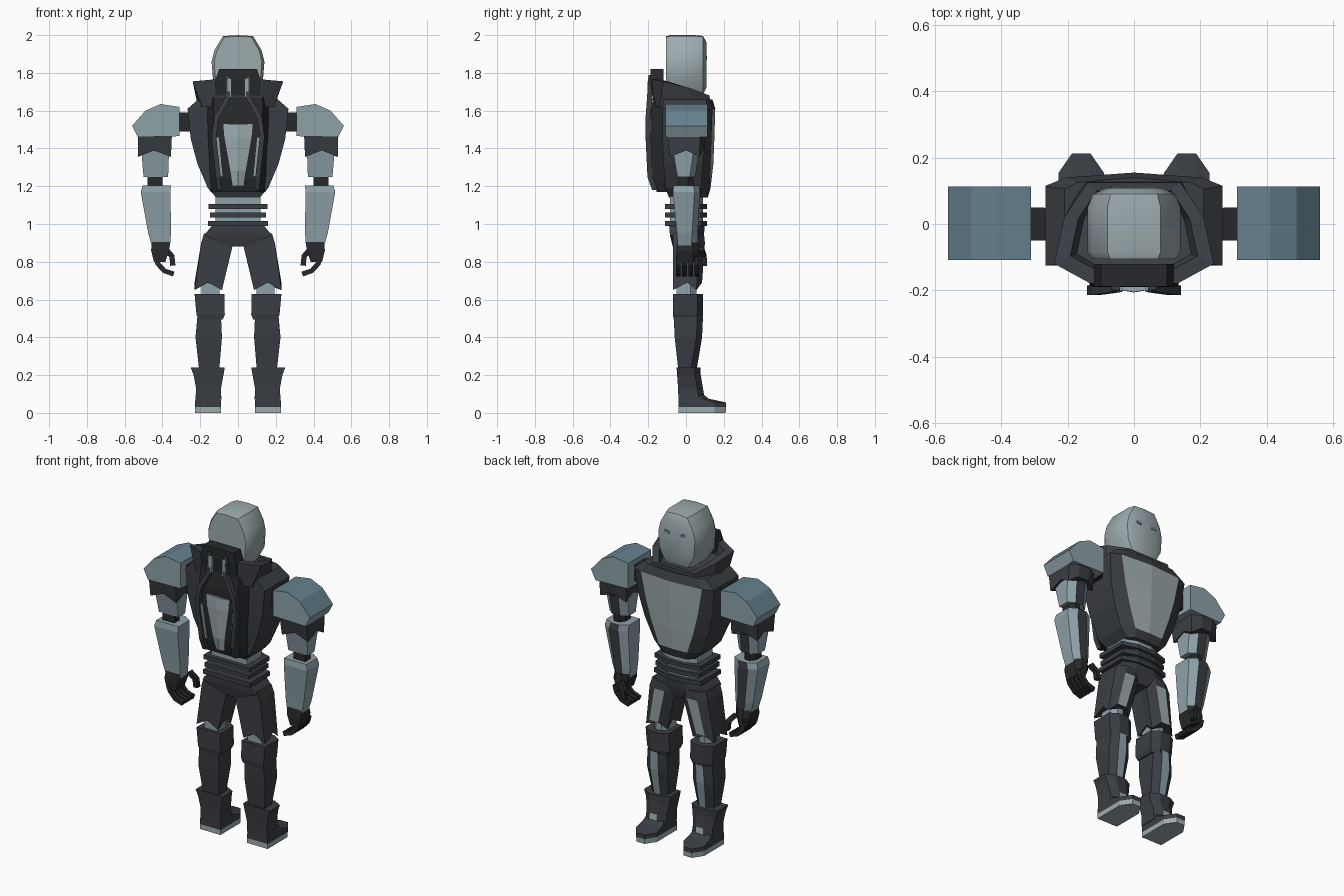
import bpy, bmesh, math
from mathutils import Vector

if "Cube" in bpy.data.objects:
    bpy.data.objects.remove(bpy.data.objects["Cube"])

def material(name, rgb):
    m = bpy.data.materials.new(name)
    m.diffuse_color = (*rgb, 1)
    m.use_nodes = True
    m.node_tree.nodes["Principled BSDF"].inputs["Base Color"].default_value = m.diffuse_color
    return m

MATS = [material("charcoal", (.042, .047, .055)), material("near_black", (.020, .022, .025)),
        material("pale_grey", (.34, .41, .43)), material("blue_grey", (.27, .36, .395)),
        material("teal", (.13, .22, .27))]
DARK, BLACK, PALE, BLUE, TEAL = range(5)

def loft(name, rings, mat=DARK, rule=None, mirror=False, smooth=None):
    """Skin a list of rings; rule(section, side) picks a colour for a side face."""
    bm = bmesh.new()
    vs = [[bm.verts.new(p) for p in r] for r in rings]
    n = len(rings[0])
    for i in range(len(rings) - 1):
        for j in range(n):
            k = (j + 1) % n
            f = bm.faces.new((vs[i][j], vs[i][k], vs[i + 1][k], vs[i + 1][j]))
            c = rule(i, j) if rule else None
            f.material_index = mat if c is None else c
    for r in (vs[0], vs[-1]):
        bm.faces.new(r).material_index = mat
    bmesh.ops.recalc_face_normals(bm, faces=bm.faces)
    me = bpy.data.meshes.new(name)
    bm.to_mesh(me)
    bm.free()
    for m in MATS:
        me.materials.append(m)
    if smooth:
        me.shade_smooth()
        me.set_sharp_from_angle(angle=math.radians(smooth))
    ob = bpy.data.objects.new(name, me)
    bpy.context.collection.objects.link(ob)
    if mirror:
        ob.modifiers.new("Mirror", 'MIRROR').use_mirror_merge = False
    return ob

def ring(z, x0, x1, y0, y1, c=.03, dz=0, f=.3):
    """Box section with chamfered +y corners; dz lifts the edge middles (jagged hems)."""
    w, xm, ym = x1 - x0, (x0 + x1) / 2, (y0 + y1) / 2
    return [(x0, y0, z), (xm, y0, z + dz), (x1, y0, z), (x1, ym, z + dz), (x1, y1 - c, z),
            (x1 - f * w, y1, z + dz), (x0 + f * w, y1, z + dz), (x0, y1 - c, z), (x0, ym, z + dz)]

def limb(name, secs, mat=DARK, stripe=None, mirror=True, on=None):
    """Stack of ring sections, with an optional coloured stripe along the +y face."""
    rule = lambda i, j: stripe if stripe is not None and j == 5 and (on is None or i in on) else None
    return loft(name, [ring(*s) for s in secs], mat, rule, mirror)

def strip(name, path, w, t, mat=DARK, mirror=True):
    """Flat bar bent in the xz plane: half width w, half depth t in y."""
    P, rings = [Vector(p) for p in path], []
    for i, p in enumerate(P):
        d = P[min(i + 1, len(P) - 1)] - P[max(i - 1, 0)]
        n = Vector((d.z, 0, -d.x)).normalized() * w
        y = Vector((0, t, 0))
        rings.append([p + n + y, p - n + y, p - n - y, p + n - y])
    return loft(name, rings, mat, mirror=mirror)

# Helmet: outline lofted from back to face, with small eyes
half = [(.08, 1.995), (.125, 1.92), (.14, 1.86), (.132, 1.76), (.085, 1.68)]
outline = [(0, 2.0)] + half + [(-x, z) for x, z in reversed(half)]
loft("helmet", [[(x * s, y, 1.85 + (z - 1.85) * v) for x, z in outline]
                for y, s, v in ((-.105, .9, .96), (-.085, 1, 1), (.05, 1, 1), (.09, .88, .97), (.108, .6, .75))],
     PALE, smooth=35)
strip("eye", [(.035, .107, 1.88), (.07, .107, 1.885)], .008, .004, TEAL)

# Torso with pale chest plate
def torso_ring(z, X, xi, yb, ys, yi, yf):
    return [(-X, yb, z), (X, yb, z), (X, ys, z), (xi, yi, z), (0, yf, z), (-xi, yi, z), (-X, ys, z)]
loft("torso", [torso_ring(*s) for s in (
    (1.14, .115, .08, -.09, .08, .11, .115), (1.19, .16, .095, -.11, .08, .125, .13),
    (1.32, .215, .14, -.12, .09, .13, .145), (1.45, .25, .175, -.125, .10, .135, .15),
    (1.61, .267, .205, -.125, .115, .14, .155), (1.66, .21, .17, -.12, .105, .125, .14))],
    DARK, lambda i, j: PALE if j in (3, 4) and i in (1, 2, 3) else None)

# Collar around the neck, high at the back and low at the front
def sym(pts):
    return pts + [(-x, y, z) for x, y, z in reversed(pts)]
low = sym([(.12, -.17, 1.62), (.19, -.14, 1.62), (.21, .02, 1.61), (.15, .13, 1.61)])
top = sym([(.13, -.18, 1.765), (.24, -.12, 1.755), (.21, .02, 1.72), (.14, .125, 1.68)])
loft("collar", [low, top, [(x * .8, y * .8, z) for x, y, z in top],
                [(x * .72, y * .75, z - .06) for x, y, z in top]])
loft("collar_crest", [[(-x, y0, z), (x, y0, z), (x, -.12, z), (-x, -.12, z)]
                      for z, x, y0 in ((1.68, .12, -.18), (1.76, .12, -.19), (1.82, .10, -.188))], BLACK)

# Backpack: body, bent rails, pale inlays
loft("backpack", [[(-x, y, z), (x, y, z), (x + .045, -.10, z), (-x - .045, -.10, z)]
                  for z, x, y in ((1.17, .10, -.155), (1.24, .11, -.175), (1.45, .125, -.19),
                                  (1.58, .13, -.188), (1.67, .13, -.175))], BLACK)
strip("pack_rail", [(.055, -.185, 1.79), (.055, -.192, 1.67), (.115, -.2, 1.56), (.128, -.2, 1.46),
                    (.105, -.19, 1.25), (.10, -.165, 1.18)], .013, .014, DARK)
strip("pack_side_inlay", [(.108, -.192, 1.46), (.088, -.178, 1.25)], .009, .008, BLUE)
strip("pack_slot", [(.045, -.194, 1.77), (.045, -.197, 1.67)], .011, .008, BLUE)
loft("pack_centre_panel", [[(-x, y, z), (0, y - .012, z), (x, y, z), (x, y + .02, z), (-x, y + .02, z)]
                           for z, x, y in ((1.20, .028, -.17), (1.28, .04, -.184), (1.46, .072, -.194),
                                           (1.53, .078, -.193))], PALE)

# Waist core and bands
limb("waist_core", [(.98, -.12, .12, -.085, .09), (1.16, -.12, .12, -.085, .09)], BLUE, mirror=False)
for z, x in ((1.08, .155), (1.035, .148), (.99, .158)):
    limb("waist_band", [(z, -x, x, -.11, .11), (z + .026, -x, x, -.11, .11)], DARK, mirror=False)

# Shoulder: link and pad with teal upper faces
limb("shoulder_link", [(1.49, .24, .34, -.05, .05), (1.59, .24, .34, -.05, .05)], BLACK)
pad = [(.31, 1.465), (.53, 1.46), (.56, 1.52), (.49, 1.60), (.41, 1.635), (.31, 1.62)]
loft("shoulder_pad", [[(x, y, z) for x, z in pad] for y in (-.108, .113)], BLUE,
     lambda i, j: TEAL if j in (2, 3, 4) else None, True)

# Arm
limb("arm_cuff", [(1.355, .355, .53, -.085, .09, .02, .035), (1.47, .35, .53, -.1, .105)])
limb("upper_arm", [(1.25, .37, .50, -.045, .05), (1.39, .365, .512, -.07, .07)], BLUE, DARK)
limb("elbow", [(1.19, .40, .48, -.04, .04), (1.27, .40, .48, -.04, .04)], BLACK)
limb("forearm", [(.88, .36, .455, -.042, .058), (.95, .355, .475, -.048, .062), (1.17, .357, .515, -.07, .075),
                 (1.205, .355, .505, -.065, .07)], BLUE, DARK)
limb("hand", [(.80, .385, .445, -.05, .065), (.86, .365, .46, -.05, .07), (.905, .36, .455, -.044, .062)], BLACK)
for y in (-.04, -.008, .024, .056):
    strip("finger", [(.435, y, .83), (.425, y, .79), (.39, y, .752), (.34, y, .735)], .013, .012, BLACK)
strip("thumb", [(.385, .08, .87), (.35, .095, .83), (.345, .098, .78)], .014, .014, BLACK)

# Hips and legs
limb("pelvis", [(.88, -.05, .05, -.07, .08), (.94, -.18, .18, -.085, .095), (1.0, -.13, .13, -.09, .1)], DARK,
     mirror=False)
limb("thigh", [(.65, .085, .23, -.07, .085, .03, .04), (.90, .025, .195, -.07, .1), (.95, .02, .18, -.07, .095)],
     DARK, PALE, on=(0,))
limb("knee_joint", [(.60, .10, .195, -.05, .055), (.74, .095, .19, -.05, .055)], BLUE)
limb("knee_guard", [(.495, .08, .21, -.065, .085), (.52, .07, .22, -.07, .09), (.63, .072, .23, -.07, .09)])
limb("shin", [(.22, .10, .205, -.04, .055), (.40, .085, .225, -.06, .085), (.51, .09, .215, -.065, .09)], DARK, BLUE)
limb("boot", [(.07, .088, .225, -.04, .10), (.13, .09, .222, -.042, .09), (.20, .077, .235, -.047, .078),
              (.24, .07, .25, -.05, .076)], DARK, PALE, on=(0,))
limb("foot", [(.03, .09, .228, -.04, .213, .06), (.055, .09, .228, -.04, .213, .06),
              (.075, .092, .225, -.04, .12, .03), (.10, .10, .215, -.035, .09, .02)])
limb("sole", [(0, .09, .228, -.04, .21, .06), (.03, .09, .228, -.04, .212, .06)], PALE)
